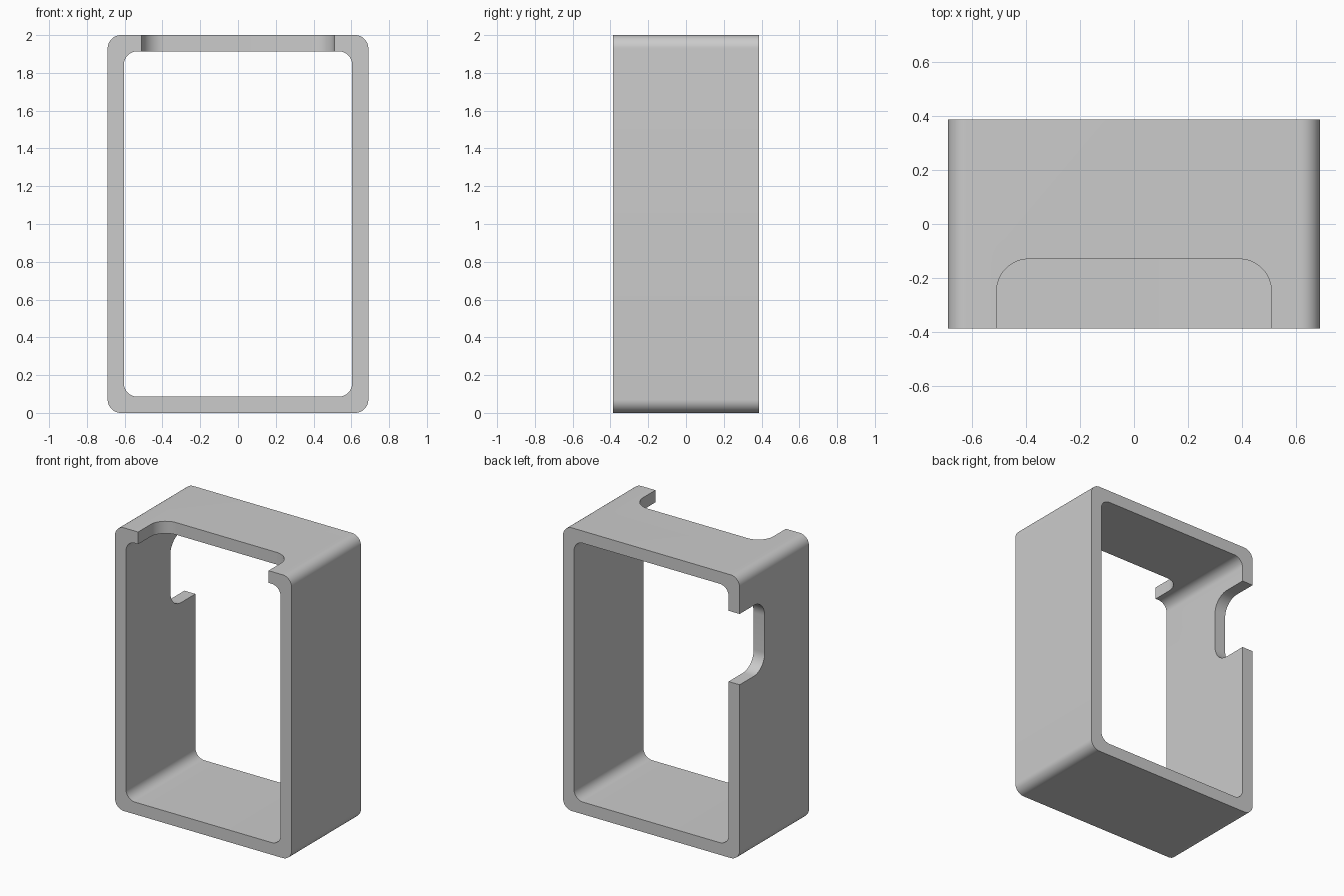
import bpy
import bmesh
import math
from mathutils import Vector

default_cube = bpy.data.objects.get("Cube")
if default_cube:
    bpy.data.objects.remove(default_cube, do_unlink=True)

# Overall dimensions
HALF_W, HALF_D, HEIGHT = 0.69, 0.387, 2.0
WALL = 0.086
CORNER_R, NOTCH_R = 0.07, 0.12
AXES = {"x": Vector((1, 0, 0)), "y": Vector((0, 1, 0)), "z": Vector((0, 0, 1))}

grey = bpy.data.materials.new("plain grey")
grey.use_nodes = True
colour = (0.6, 0.6, 0.6, 1.0)
grey.diffuse_color = colour
grey.node_tree.nodes["Principled BSDF"].inputs["Base Color"].default_value = colour


def rounded_block(name, low, high, axis, radius, segments=12):
    """Box from low to high whose edges along one axis are rounded."""
    low, high = Vector(low), Vector(high)
    bm = bmesh.new()
    bmesh.ops.create_cube(bm, size=1.0)
    for v in bm.verts:
        v.co = Vector([lo + (c + 0.5) * (hi - lo) for c, lo, hi in zip(v.co, low, high)])
    edges = [e for e in bm.edges
             if abs((e.verts[1].co - e.verts[0].co).normalized().dot(AXES[axis])) > 0.9]
    bmesh.ops.bevel(bm, geom=edges, offset=radius, offset_type="OFFSET",
                    segments=segments, profile=0.5, affect="EDGES")
    bmesh.ops.recalc_face_normals(bm, faces=bm.faces)
    mesh = bpy.data.meshes.new(name)
    bm.to_mesh(mesh)
    bm.free()
    mesh.materials.append(grey)
    obj = bpy.data.objects.new(name, mesh)
    bpy.context.collection.objects.link(obj)
    return obj


def cut(target, cutter):
    """Subtract the cutter from the target, then discard it."""
    cutter.hide_render = True
    mod = target.modifiers.new("cut", "BOOLEAN")
    mod.operation = "DIFFERENCE"
    mod.solver = "EXACT"
    mod.object = cutter
    bpy.context.view_layer.objects.active = target
    bpy.ops.object.modifier_apply(modifier=mod.name)
    bpy.data.objects.remove(cutter, do_unlink=True)


# Outer shell
frame = rounded_block("rounded_frame", (-HALF_W, -HALF_D, 0),
                      (HALF_W, HALF_D, HEIGHT), "y", CORNER_R)

# Opening from front to back
cut(frame, rounded_block("opening_cutter", (-HALF_W + WALL, -1, WALL),
                         (HALF_W - WALL, 1, HEIGHT - WALL), "y", CORNER_R))

# Notch in the front edge of the top wall
cut(frame, rounded_block("top_notch_cutter", (-0.51, -1, HEIGHT - 0.3),
                         (0.51, -0.13, HEIGHT + 0.2), "z", NOTCH_R))

# Notch in the back edge of the right wall
cut(frame, rounded_block("side_notch_cutter", (-1, HALF_D - 0.28, 1.242),
                         (-0.4, 1, 1.742), "x", NOTCH_R))

# Smooth rounded corners, sharp rims
bpy.ops.object.select_all(action="DESELECT")
frame.select_set(True)
bpy.context.view_layer.objects.active = frame
bpy.ops.object.shade_smooth_by_angle(angle=math.radians(30))
